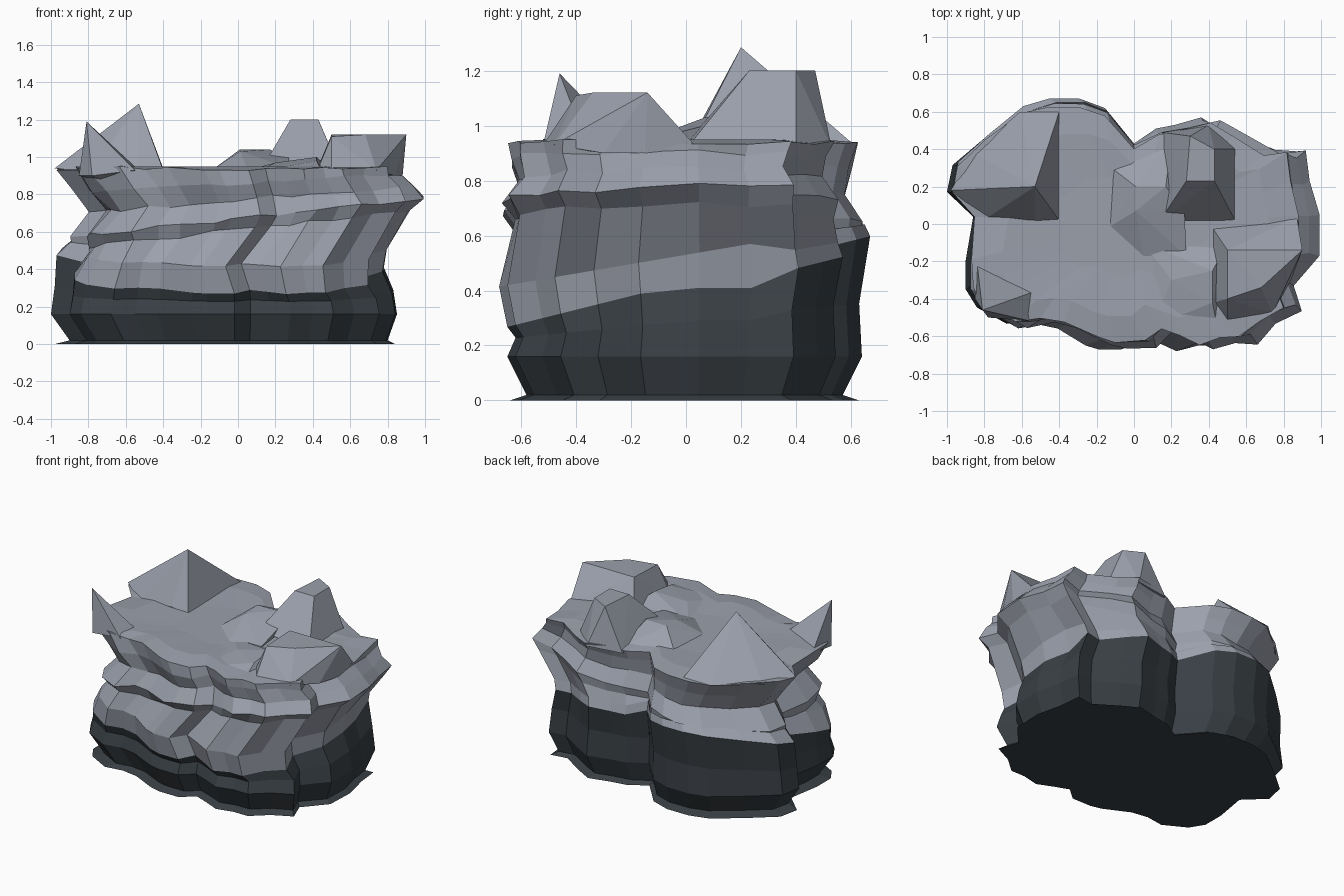
import bpy, bmesh, random
from mathutils import Vector

random.seed(4)


def material(name, col):
    m = bpy.data.materials.new(name)
    m.diffuse_color = (*col, 1)
    return m


GREY = material("grey stone", (0.325, 0.35, 0.41))
DARK = material("dark wet stone", (0.040, 0.050, 0.058))


def finish(bm, name, mats):
    bmesh.ops.recalc_face_normals(bm, faces=bm.faces)
    me = bpy.data.meshes.new(name)
    bm.to_mesh(me)
    bm.free()
    for m in mats:
        me.materials.append(m)
    ob = bpy.data.objects.new(name, me)
    bpy.context.collection.objects.link(ob)
    return ob


# Plan outline of the boulder, counter-clockwise
OUTLINE = [(1, .05), (.95, .24), (.93, .41), (.79, .39), (.6, .5), (.46, .57), (.28, .53),
           (.15, .51), (0, .43), (-.16, .62), (-.3, .67), (-.47, .67), (-.61, .63),
           (-.8, .48), (-.97, .33), (-1, .18), (-.86, .04), (-.9, -.2), (-.9, -.36),
           (-.84, -.46), (-.68, -.55), (-.55, -.53), (-.43, -.55), (-.25, -.64),
           (-.17, -.66), (-.02, -.66), (.08, -.58), (.2, -.62), (.33, -.67), (.47, -.64),
           (.6, -.64), (.73, -.54), (.89, -.47), (.83, -.33), (.99, -.17)]

# Strata: height, tilt in x, tilt in y, then reach left, right, front, back
LEVELS = [(0, 0, 0, .98, .84, .64, .63),
          (.02, 0, 0, .90, .80, .58, .57),
          (.16, 0, 0, 1.0, .85, .65, .64),
          (.29, 0, .10, .98, .83, .62, .63),
          (.43, 0, .25, .97, .78, .65, .67),
          (.53, 0, .17, .88, .80, .68, .65),
          (.61, .11, 0, .88, .93, .63, .63),
          (.67, .11, 0, .91, 1.0, .67, .65),
          (.77, .08, 0, .79, .94, .61, .58),
          (.86, .05, 0, .88, .88, .64, .60),
          (.94, 0, 0, .98, .88, .64, .63),
          (.95, 0, 0, .78, .72, .50, .48),
          (.94, 0, 0, .42, .40, .28, .25)]
SHEAR = {5: -.05, 6: .11, 7: .14, 8: .12, 9: .10, 10: .08}
DARK_BANDS = 4

# Main boulder: lofted rings, dark below the slanted waterline
bm = bmesh.new()
rings = []
for k, (z, tx, ty, L, R, F, B) in enumerate(LEVELS):
    ring = []
    for i, (ox, oy) in enumerate(OUTLINE):
        x = ox * (R if ox > 0 else L)
        y = oy / .67 * (B if oy > 0 else F)
        if y < -.3:
            x += SHEAR.get(k, 0) * (1 - abs(x))
        h = z + tx * x + ty * y
        if k in (3, 4) and x > .5 and y < .35:
            h = min(h, .29 if k == 3 else .41)
        if k in (4, 5) and x > .05 and y > .35:
            h -= .05
        rough = 5 < k < 11
        j = 1 + random.uniform(-.015, .012) * rough
        ring.append(bm.verts.new((x * j, y * j, h + random.uniform(-.012, .012) * rough)))
    rings.append(ring)
n = len(OUTLINE)
for k in range(len(rings) - 1):
    a, b = rings[k], rings[k + 1]
    for i in range(n):
        f = bm.faces.new((a[i], a[(i + 1) % n], b[(i + 1) % n], b[i]))
        f.material_index = 1 if k < DARK_BANDS else 0
bm.faces.new(rings[0][::-1]).material_index = 1
centre = bm.verts.new((.05, -.02, .94))
for i in range(n):
    bm.faces.new((rings[-1][i], rings[-1][(i + 1) % n], centre))
finish(bm, "boulder", (GREY, DARK))


# Crags standing on the top, each a faceted hull
def crag(name, pts):
    bm = bmesh.new()
    vs = [bm.verts.new(Vector(p)) for p in pts]
    res = bmesh.ops.convex_hull(bm, input=vs)
    junk = set(res["geom_interior"]) | set(res["geom_unused"])
    bmesh.ops.delete(bm, geom=[v for v in junk if isinstance(v, bmesh.types.BMVert)],
                     context='VERTS')
    finish(bm, name, (GREY,))


crag("tall_peak", [(-.98, .18, .94), (-.79, .03, .92), (-.53, .02, .95), (-.4, .02, .93),
                   (-.4, .6, .94), (-.61, .6, .94), (-.86, .38, .93), (-.53, .2, 1.285),
                   (-.6, .3, .85)])
crag("left_spike", [(-.84, -.2, .92), (-.53, -.36, .93), (-.55, -.52, .93), (-.78, -.5, .9),
                    (-.85, -.4, .9), (-.81, -.46, 1.19), (-.65, -.35, .85)])
crag("right_block", [(.5, -.4, 1.11), (.5, -.14, 1.12), (.9, -.14, 1.12), (.68, -.34, 1.12),
                     (.42, -.42, .92), (.42, -.02, .93), (.87, .04, .92), (.84, -.3, .9),
                     (.74, -.48, .93), (.5, -.52, .93), (.88, -.15, .9)])
crag("back_block", [(.28, .23, 1.2), (.43, .23, 1.2), (.43, .4, 1.2), (.3, .47, 1.2),
                    (.14, .02, .96), (.54, .02, .94), (.55, .4, .92), (.15, .49, .92),
                    (.4, .53, .92)])
crag("middle_slab", [(.01, .07, 1.03), (.01, .2, 1.04), (.17, .2, 1.04), (.27, .07, 1.0),
                     (-.14, -.02, .93), (-.12, .3, .93), (.2, .45, .93), (.28, -.17, .94),
                     (.05, -.17, .94)])
crag("front_ledge", [(.2, -.3, .97), (.42, -.25, 1.0), (.42, -.42, .98), (.05, -.1, .93),
                     (.5, -.1, .93), (.45, -.58, .92), (.1, -.55, .92)])
